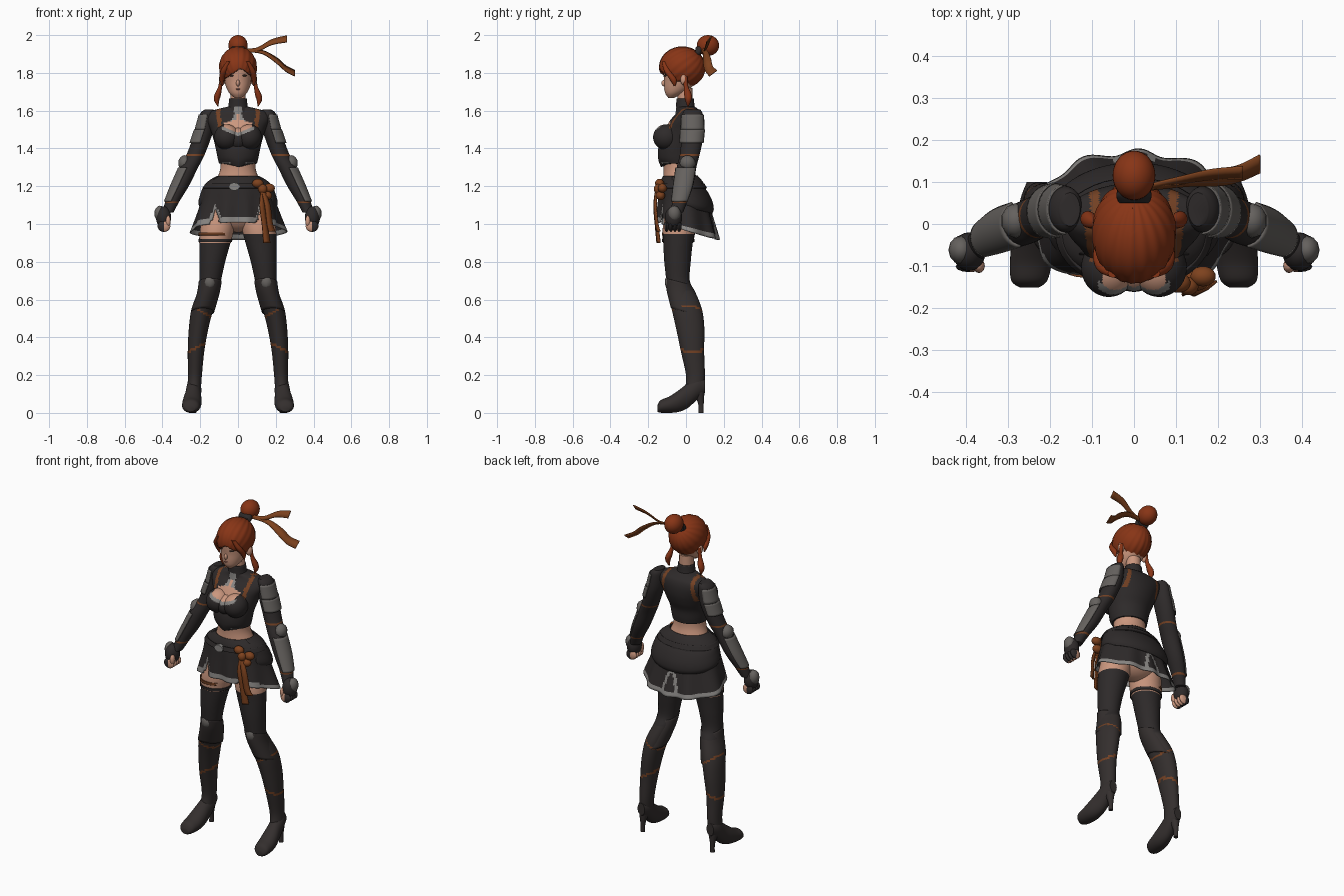
import bpy, bmesh
from math import sin, cos, pi, atan2, radians
from mathutils import Vector

default_cube = bpy.data.objects.get("Cube")
if default_cube:
    bpy.data.objects.remove(default_cube, do_unlink=True)

PALETTE = {
    "hair red": (.245, .035, .008), "skin": (.6, .31, .21), "black cloth": (.027, .023, .023),
    "boot leather": (.034, .028, .027), "grey plate": (.13, .12, .112), "pale trim": (.25, .24, .23),
    "brown leather": (.17, .052, .017), "sash orange": (.21, .055, .013),
    "lip": (.4, .15, .11), "eye": (.07, .045, .035),
}
MATERIALS = {}
for label, rgb in PALETTE.items():
    material = bpy.data.materials.new(label)
    material.use_nodes = True
    material.diffuse_color = (*rgb, 1)
    shader = next(n for n in material.node_tree.nodes if n.type == "BSDF_PRINCIPLED")
    shader.inputs["Base Color"].default_value = (*rgb, 1)
    shader.inputs["Roughness"].default_value = .8
    MATERIALS[label] = material


def finish(bm, name, paint, mirror=False, thick=0):
    """Colour faces by name or rule (None removes a face), then make one object or a mirrored pair."""
    bmesh.ops.recalc_face_normals(bm, faces=bm.faces[:])
    bm.normal_update()
    slots, removed = [], []
    for face in bm.faces:
        label = paint if isinstance(paint, str) else paint(face.calc_center_median(), face.normal)
        if label is None:
            removed.append(face)
            continue
        if label not in slots:
            slots.append(label)
        face.material_index = slots.index(label)
        face.smooth = True
    bmesh.ops.delete(bm, geom=removed, context="FACES")
    for prefix in ("left_", "right_") if mirror else ("",):
        if prefix == "right_":
            for vert in bm.verts:
                vert.co.x *= -1
            bmesh.ops.reverse_faces(bm, faces=bm.faces[:])
        mesh = bpy.data.meshes.new(prefix + name)
        bm.to_mesh(mesh)
        for label in slots:
            mesh.materials.append(MATERIALS[label])
        mesh.set_sharp_from_angle(angle=radians(45))
        obj = bpy.data.objects.new(prefix + name, mesh)
        bpy.context.scene.collection.objects.link(obj)
        if thick:
            obj.modifiers.new("thickness", "SOLIDIFY").thickness = thick
    bm.free()


def spline(points, sub):
    """Smooth curve through rows of numbers."""
    result, last = [], len(points) - 1
    for i in range(last):
        rows = (points[max(i - 1, 0)], points[i], points[i + 1], points[min(i + 2, last)])
        for step in range(sub):
            t = step / sub
            result.append([.5 * (2*b + (c - a)*t + (2*a - 5*b + 4*c - d)*t*t + (3*b - a - 3*c + d)*t**3)
                           for a, b, c, d in zip(*rows)])
    return result + [list(points[last])]


def loft(name, rings, paint, mirror=False, seg=32, sub=5, along="z", warp=None, caps=True, grow=0, thick=0):
    """Skin over elliptical rings (x, y, z, radius, radius)."""
    bm, loops = bmesh.new(), []
    for x, y, z, a, b in spline(rings, sub):
        loop = []
        for k in range(seg):
            u, v = (a + grow) * cos(2*pi*k/seg), (b + grow) * sin(2*pi*k/seg)
            point = Vector((x + u, y + v, z) if along == "z" else (x + u, y, z + v))
            loop.append(bm.verts.new(warp(point) if warp else point))
        loops.append(loop)
    for low, high in zip(loops, loops[1:]):
        for k in range(seg):
            bm.faces.new((low[k], low[k - 1], high[k - 1], high[k]))
    if caps:
        bm.faces.new(loops[0])
        bm.faces.new(loops[-1])
    finish(bm, name, paint, mirror, thick)


def ball(name, centre, radii, paint, mirror=False, u=24, v=16, warp=None, thick=0):
    bm = bmesh.new()
    bmesh.ops.create_uvsphere(bm, u_segments=u, v_segments=v, radius=1)
    for vert in bm.verts:
        unit = warp(vert.co) if warp else vert.co
        vert.co = Vector(centre) + Vector(p * r for p, r in zip(unit, radii))
    finish(bm, name, paint, mirror, thick)


def ribbon(name, points, across, paint):
    """Flat band along rows of (x, y, z, half width)."""
    bm, across = bmesh.new(), Vector(across).normalized()
    edges = [[bm.verts.new(Vector(p[:3]) + across * p[3] * s) for s in (-1, 1)] for p in spline(points, 6)]
    for (a, b), (c, d) in zip(edges, edges[1:]):
        bm.faces.new((a, b, d, c))
    finish(bm, name, paint, thick=.006)


# Head and face
loft("face", [(0, -.078, 1.668, .018, .016), (0, -.063, 1.69, .044, .046), (0, -.045, 1.72, .061, .07),
              (0, -.03, 1.76, .073, .086), (0, -.025, 1.8, .078, .095), (0, -.02, 1.85, .08, .1),
              (0, -.02, 1.9, .06, .07)], "skin")
ball("nose", (0, -.116, 1.746), (.01, .014, .017), "skin")
ball("lips", (0, -.109, 1.714), (.016, .008, .005), "lip")
ball("eye", (.032, -.108, 1.786), (.015, .008, .005), "eye", mirror=True)
ball("ear", (.083, -.012, 1.765), (.018, .018, .03), "skin", mirror=True)


# Swept hair with strands running to the bun
def strands(p):
    turn = atan2(p.x, .65 * p.y - .75 * p.z)
    return p * (1 + .012 * sin(18 * turn))


def hair_paint(c, n):
    face_gap = c.y < -.06 and c.z < 1.826 - .7 * abs(c.x - .012)
    jaw_gap = c.y < .005 and c.z < 1.755
    return None if face_gap or jaw_gap else "hair red"


ball("hair", (0, -.02, 1.829), (.1, .122, .11), hair_paint, u=80, v=64, warp=strands, thick=.008)
ball("hair_bun", (0, .116, 1.945), (.051, .059, .055), "hair red", u=32)
loft("bun_tie", [(0, .05, 1.9, .036, .032), (0, .066, 1.914, .042, .034), (0, .08, 1.92, .04, .034)],
     "black cloth", along="y")
loft("front_lock", [(.05, -.118, 1.86, .012, .01), (.074, -.098, 1.81, .018, .018),
                    (.085, -.068, 1.765, .013, .018), (.082, -.06, 1.73, .003, .004)], "hair red", True, seg=12)
loft("side_lock", [(.088, -.005, 1.78, .01, .014), (.094, 0, 1.73, .01, .012), (.107, .01, 1.685, .017, .02),
                   (.113, .012, 1.655, .014, .016), (.106, .01, 1.622, .002, .003)], "hair red", True, seg=12)
ribbon("upper_hair_ribbon", [(.03, .085, 1.925, .008), (.1, .1, 1.925, .012), (.18, .115, 1.965, .018),
                             (.26, .12, 1.982, .022)], (0, .6, .75), "sash orange")
ribbon("lower_hair_ribbon", [(.03, .085, 1.92, .008), (.13, .1, 1.912, .014), (.21, .11, 1.865, .024),
                             (.255, .12, 1.825, .024), (.302, .142, 1.8, .026)], (0, .8, .6), "sash orange")

# Neck and high collar
loft("neck", [(0, -.005, 1.57, .042, .04), (0, -.005, 1.72, .04, .04)], "skin")
loft("collar", [(0, .005, 1.57, .08, .062), (0, -.002, 1.61, .054, .051), (0, -.005, 1.665, .047, .046)],
     lambda c, n: "pale trim" if c.y < 0 and abs(c.x) < .02 and c.z < 1.62 else "black cloth",
     seg=48, caps=False, thick=.005)


# Cropped top with keyhole neckline and shoulder straps
def top_paint(c, n):
    x = abs(c.x)
    low, high = 1.483 + .4 * x, 1.556 - .3 * x
    if c.y < -.02:
        if low < c.z < high and x < .075 or x < .012 and high < c.z < 1.585:
            return "skin"
        if x < .085 and low - .018 < c.z < low or x < .035 - .5 * (c.z - 1.55) and high <= c.z < 1.61:
            return "pale trim"
        if c.z < 1.327 and .04 < x < .085:
            return "pale trim"
    if c.z > 1.475 and c.y > -.09 and abs(x - .1 + .12 * (c.z - 1.55) * (1 if c.y > 0 else -1)) < .011:
        return "brown leather"
    return "black cloth"


def pointed_hem(p):
    if p.z < 1.36 and p.y < 0:
        p.z -= .02 * max(0, 1 - abs(p.x) / .05) * (1.36 - p.z) / .04
    return p


loft("cropped_top", [(0, -.04, 1.32, .1, .092), (0, -.045, 1.35, .108, .102), (0, -.042, 1.4, .118, .105),
                     (0, -.025, 1.45, .13, .108), (0, -.008, 1.5, .146, .104), (0, .007, 1.55, .167, .09),
                     (0, .017, 1.585, .164, .07), (0, .012, 1.605, .12, .056), (0, 0, 1.622, .05, .045)],
     top_paint, seg=128, sub=7, warp=pointed_hem)
ball("bust", (.06, -.104, 1.46), (.066, .07, .068), top_paint, True, u=64, v=48)
ball("bust_centre", (0, -.1, 1.45), (.06, .062, .06), top_paint, u=64, v=48)

# Bare waist and hips
loft("waist", [(0, -.04, 1.35, .092, .085), (0, -.037, 1.29, .094, .082), (0, -.03, 1.23, .116, .09),
               (0, -.02, 1.15, .155, .1)], "skin")
ball("hips", (0, -.01, 1.08), (.165, .105, .125), "skin")


# Pleated skirt with slits and pale hem
def pleats(p):
    t = (1.24 - p.z) / .27
    wave = 1 + .045 * t * sin(9 * atan2(p.y, p.x) + .6)
    return Vector((p.x * wave, p.y * wave, p.z - t * .27 * p.y))


def skirt_paint(c, n):
    hem = .97 - .27 * c.y
    if c.y < 0:
        gap = .4 * (1.07 - c.z) - abs(abs(c.x) - .12)
        if gap > 0:
            return None
    else:
        gap = .3 * (1.08 - c.z) - abs(c.x)
    return "pale trim" if -.015 < gap < .004 and c.z < 1.1 or c.z < hem + .022 else "black cloth"


loft("skirt", [(0, -.03, 1.255, .112, .092), (0, -.02, 1.205, .178, .12), (0, -.01, 1.1, .205, .138),
               (0, .008, .965, .252, .165)], skirt_paint, seg=144, sub=9, warp=pleats, caps=False, thick=.005)


def tilt_back(p):
    return Vector((p.x, p.y, p.z - .25 * (p.y + .1)))


loft("hip_wrap", [(0, -.02, 1.262, .122, .094), (0, -.008, 1.225, .178, .122), (0, .002, 1.18, .2, .138),
                  (0, .004, 1.14, .21, .143), (0, .002, 1.115, .203, .137)],
     lambda c, n: None if c.y < -.07 else "black cloth", seg=64, warp=tilt_back, caps=False, thick=.008)
loft("belt", [(0, -.023, 1.19, .181, .127), (0, -.026, 1.215, .165, .117)], "black cloth", seg=48,
     caps=False, grow=.007, thick=.006)
loft("belt_buckle", [(-.02, -.16, 1.198, .03, .022), (-.02, -.14, 1.198, .03, .022)], "pale trim", along="y", seg=8)

# Knotted sash with hanging tails
ball("sash_knot", (.13, -.148, 1.185), (.024, .022, .026), "sash orange")
for n, (x, y, z) in enumerate(((.105, -.14, 1.215), (.165, -.125, 1.19), (.15, -.135, 1.15))):
    ball(f"sash_loop_{n}", (x, y, z), (.03, .024, .024), "sash orange")
for n, reach in enumerate((-.012, .015)):
    ribbon(f"sash_tail_{n}", [(.132, -.158, 1.185, .01), (.142 + reach, -.166, 1.1, .016),
                              (.155 + reach, -.158, 1, .017), (.166 + reach, -.148, .9 + n * .06, .02)],
           (1, .5, 0), "sash orange")


# Legs in long stockings and strapped boots
def leg_paint(c, n):
    if c.z > .95:
        return "skin"
    x = c.x - .19
    strap = any(abs(c.z - height - slope * x) < .007 for height, slope in ((.535, .6), (.36, -.5)))
    return "brown leather" if strap else "boot leather" if c.z < .65 else "black cloth"


LEG = [(.13, .232, .045, .036, .05), (.2, .228, .05, .037, .05), (.33, .222, .034, .044, .062),
       (.45, .208, .022, .052, .075), (.55, .188, .004, .058, .08), (.64, .158, -.025, .056, .074),
       (.7, .147, -.042, .057, .062), (.8, .136, -.045, .068, .07), (.9, .122, -.042, .082, .078),
       (.98, .11, -.035, .09, .088), (1.08, .095, -.02, .085, .09)]
LEG = [(x, y, z, a, b) for z, x, y, a, b in LEG]
loft("leg", LEG, leg_paint, True, sub=10, seg=40)
loft("boot_cuff", LEG[4:7], "boot leather", True, caps=False, grow=.004, thick=.004,
     warp=lambda p: Vector((p.x, p.y, p.z - .25 * (p.y + .06))))
ball("knee_plate", (.15, -.095, .692), (.03, .017, .034), "grey plate", True, u=8, v=6)
loft("garter_skin", [(-.1225, -.042, .9, .082, .078), (-.114, -.038, .955, .088, .085)], "skin",
     grow=.002, caps=False)
for n, z in enumerate((.905, .94)):
    loft(f"thigh_strap_{n}", [(-.12, -.041, z, .084, .081), (-.12, -.041, z + .016, .085, .082)],
         ("black cloth", "brown leather")[n], caps=False, grow=.005, thick=.005)

# High heeled feet
loft("foot", [(.25, -.152, .022, .022, .016), (.25, -.135, .034, .043, .033), (.246, -.09, .043, .05, .043),
              (.242, -.04, .062, .049, .057), (.237, .01, .092, .042, .066), (.233, .06, .132, .038, .06),
              (.232, .1, .142, .024, .036)], "boot leather", True, along="y")
loft("heel", [(.234, .08, 0, .013, .013), (.234, .079, .05, .014, .015), (.233, .068, .11, .028, .03)],
     "boot leather", True, seg=16)

# Sleeved arms with outer plates
ARM = [(1.606, .153, .035, .024, .04), (1.58, .162, .035, .04, .054), (1.5, .177, .035, .047, .058),
       (1.43, .2, .03, .048, .056), (1.36, .228, .018, .048, .052), (1.3, .26, .003, .049, .052),
       (1.2, .307, -.013, .046, .05), (1.12, .347, -.032, .037, .04), (1.06, .372, -.05, .03, .034)]
ARM = [(x, y, z, a, b) for z, x, y, a, b in ARM]


def arm_paint(c, n):
    return "brown leather" if abs(c.z - 1.365) < .007 or abs(c.z - 1.115) < .008 else "black cloth"


def outer_plate(c, n):
    return "grey plate" if n.x > .1 + .1 * n.y else None


def bracer(c, n):
    return "grey plate" if n.x > .42 + .2 * n.y else None


loft("arm", ARM, arm_paint, True, sub=7)
for n, rows in enumerate((ARM[1:3], ARM[2:4])):
    loft(f"upper_arm_plate_{n}", rows, outer_plate, True, caps=False, grow=.006 + n * .003, thick=.005)
loft("forearm_plate", ARM[5:8], bracer, True, caps=False, grow=.008, thick=.006)
ball("elbow_guard", (.282, .008, 1.322), (.036, .042, .042), "grey plate", True, u=10, v=8)

# Gloved fists with bare fingertips
ball("glove", (.394, -.066, 1.035), (.04, .046, .058), "black cloth", True)
ball("hand_plate", (.413, -.062, 1.055), (.03, .034, .042), "grey plate", True, u=12, v=8)
for n in range(4):
    ball(f"finger_{n}", (.392, -.102 + n * .022, .988), (.034, .013, .03),
         lambda c, n: "skin" if c.x < .392 else "black cloth", True, u=12, v=10)
ball("thumb", (.37, -.1, 1.015), (.014, .017, .03), "skin", True, u=12, v=10)
